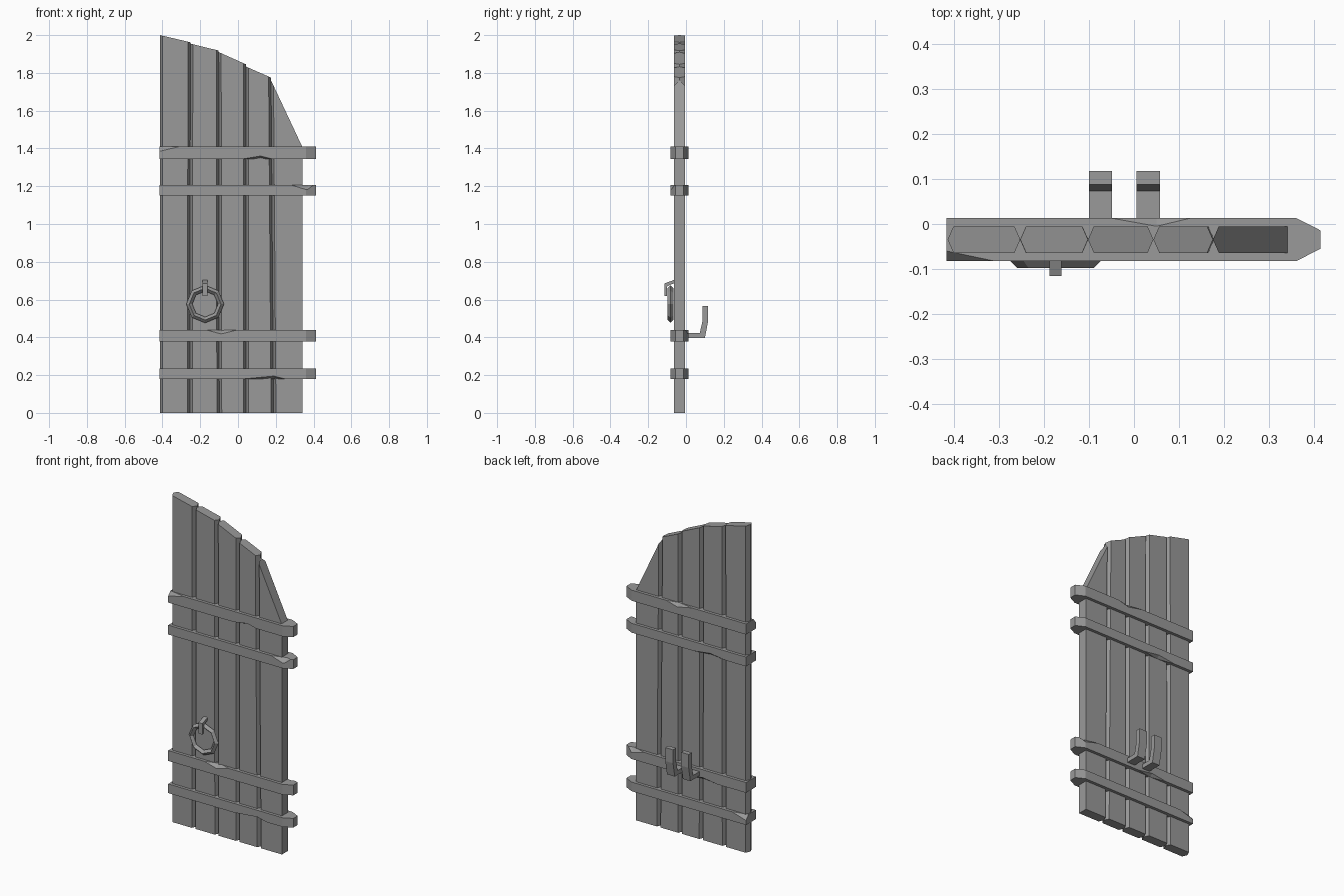
import bpy, bmesh, math
from mathutils import Vector

default = bpy.data.objects.get("Cube")
if default:
    bpy.data.objects.remove(default, do_unlink=True)

grey = bpy.data.materials.new("weathered_grey")
grey.use_nodes = True
colour = (0.32, 0.32, 0.32, 1)
grey.diffuse_color = colour
grey.node_tree.nodes["Principled BSDF"].inputs["Base Color"].default_value = colour


def finish(name, bm):
    bmesh.ops.recalc_face_normals(bm, faces=bm.faces)
    mesh = bpy.data.meshes.new(name)
    bm.to_mesh(mesh)
    bm.free()
    mesh.materials.append(grey)
    obj = bpy.data.objects.new(name, mesh)
    bpy.context.collection.objects.link(obj)
    return obj


def loft(name, start, end):
    """Solid between two matching outlines."""
    bm = bmesh.new()
    a = [bm.verts.new(p) for p in start]
    b = [bm.verts.new(p) for p in end]
    bm.faces.new(a)
    bm.faces.new(b)
    for i in range(len(a)):
        j = (i + 1) % len(a)
        bm.faces.new((a[i], a[j], b[j], b[i]))
    return finish(name, bm)


# Planks: bevelled boards meeting at mid-depth, tops following a curve
FRONT, BACK, BEVEL = -0.064, -0.005, 0.013
MID = (FRONT + BACK) / 2
seams_low = [-0.413, -0.255, -0.099, 0.043, 0.188, 0.342]
seams_high = [-0.413, -0.252, -0.102, 0.043, 0.175, 0.342]
tops = [(2.0, 1.962), (1.955, 1.918), (1.91, 1.845), (1.833, 1.775), (1.76, 1.405)]


def board_outline(x0, x1, last):
    bevel = 0 if last else BEVEL
    return [(x0, MID), (x0 + BEVEL, FRONT), (x1 - bevel, FRONT),
            (x1, MID), (x1 - bevel, BACK), (x0 + BEVEL, BACK)]


for i, (z0, z1) in enumerate(tops):
    last = i == len(tops) - 1
    low = board_outline(seams_low[i], seams_low[i + 1], last)
    x0, x1 = seams_high[i], seams_high[i + 1]
    high = board_outline(x0, x1, last)
    loft(f"plank_{i + 1}", [(x, y, 0) for x, y in low],
         [(x, y, z0 + (z1 - z0) * (x - x0) / (x1 - x0)) for x, y in high])

# Cross bands with tapered ends and chipped edges
B_FRONT, B_BACK = -0.082, 0.013
band_outline = [(-0.415, B_FRONT), (0.36, B_FRONT), (0.413, -0.055),
                (0.413, -0.014), (0.36, B_BACK), (-0.415, B_BACK)]


def chip(band, z0, z1, side, edge, x0, peak, x1, drop, depth):
    """Cut a wedge from one long edge of a band."""
    y, sy = (B_FRONT, -1) if side == "front" else (B_BACK, 1)
    z, sz = (z1, 1) if edge == "top" else (z0, -1)
    bm = bmesh.new()
    for p in ((x0, y, z), (x1, y, z), (peak, y, z - sz * drop),
              (peak, y - sy * depth, z), (peak, y + sy * 0.05, z + sz * 0.05)):
        bm.verts.new(p)
    bmesh.ops.convex_hull(bm, input=bm.verts)
    cutter = finish("chip_cutter", bm)
    cutter.hide_render = True
    mod = band.modifiers.new("chip", "BOOLEAN")
    mod.operation = "DIFFERENCE"
    mod.solver = "EXACT"
    mod.object = cutter
    bpy.context.view_layer.objects.active = band
    bpy.ops.object.modifier_apply(modifier=mod.name)
    bpy.data.objects.remove(cutter, do_unlink=True)


bands = {
    "top_band": (1.345, 1.41, [
        ("front", "top", -0.52, -0.415, -0.31, 0.025, 0.022),
        ("front", "bottom", 0.03, 0.12, 0.18, 0.015, 0.03),
        ("back", "top", -0.05, 0.05, 0.125, 0.02, 0.018)]),
    "upper_band": (1.15, 1.207, [
        ("front", "top", 0.28, 0.37, 0.46, 0.028, 0.03),
        ("back", "bottom", -0.28, -0.17, -0.06, 0.015, 0.02)]),
    "lower_band": (0.377, 0.44, [
        ("front", "top", -0.17, -0.09, 0.0, 0.022, 0.025),
        ("back", "top", 0.27, 0.36, 0.45, 0.025, 0.025),
        ("back", "bottom", -0.22, -0.12, -0.02, 0.015, 0.02)]),
    "bottom_band": (0.18, 0.236, [
        ("front", "bottom", 0.03, 0.19, 0.25, 0.015, 0.03),
        ("back", "top", -0.51, -0.415, -0.32, 0.028, 0.025)]),
}
for name, (z0, z1, chips) in bands.items():
    band = loft(name, [(x, y, z0) for x, y in band_outline],
                [(x, y, z1) for x, y in band_outline])
    for c in chips:
        chip(band, z0, z1, *c)


def side_profile(name, points, x0, x1):
    return loft(name, [(x0, y, z) for y, z in points], [(x1, y, z) for y, z in points])


# Two bar hooks on the back
hook = [(0.0, 0.397), (0.1, 0.397), (0.117, 0.485), (0.117, 0.567),
        (0.087, 0.567), (0.087, 0.485), (0.073, 0.423), (0.0, 0.423)]
side_profile("right_bar_hook", hook, -0.1, -0.049)
side_profile("left_bar_hook", hook, 0.006, 0.058)

# Staple that holds the pull ring
staple = [(-0.06, 0.705), (-0.115, 0.685), (-0.115, 0.618), (-0.1, 0.618),
          (-0.1, 0.67), (-0.06, 0.688)]
side_profile("ring_staple", staple, -0.187, -0.161)

# Eight-sided pull ring with a square section
centre, radius, tube = Vector((-0.174, -0.082, 0.576)), 0.084, 0.016
bm = bmesh.new()
rings = []
for i in range(8):
    a = math.tau * i / 8
    out = Vector((math.sin(a), 0, math.cos(a)))
    section = [(-1, 0), (0, -1), (1, 0), (0, 1)]
    rings.append([bm.verts.new(centre + out * (radius + tube * r) + Vector((0, tube * d, 0)))
                  for r, d in section])
for i in range(8):
    a, b = rings[i], rings[(i + 1) % 8]
    for j in range(4):
        k = (j + 1) % 4
        bm.faces.new((a[j], a[k], b[k], b[j]))
finish("pull_ring", bm)
